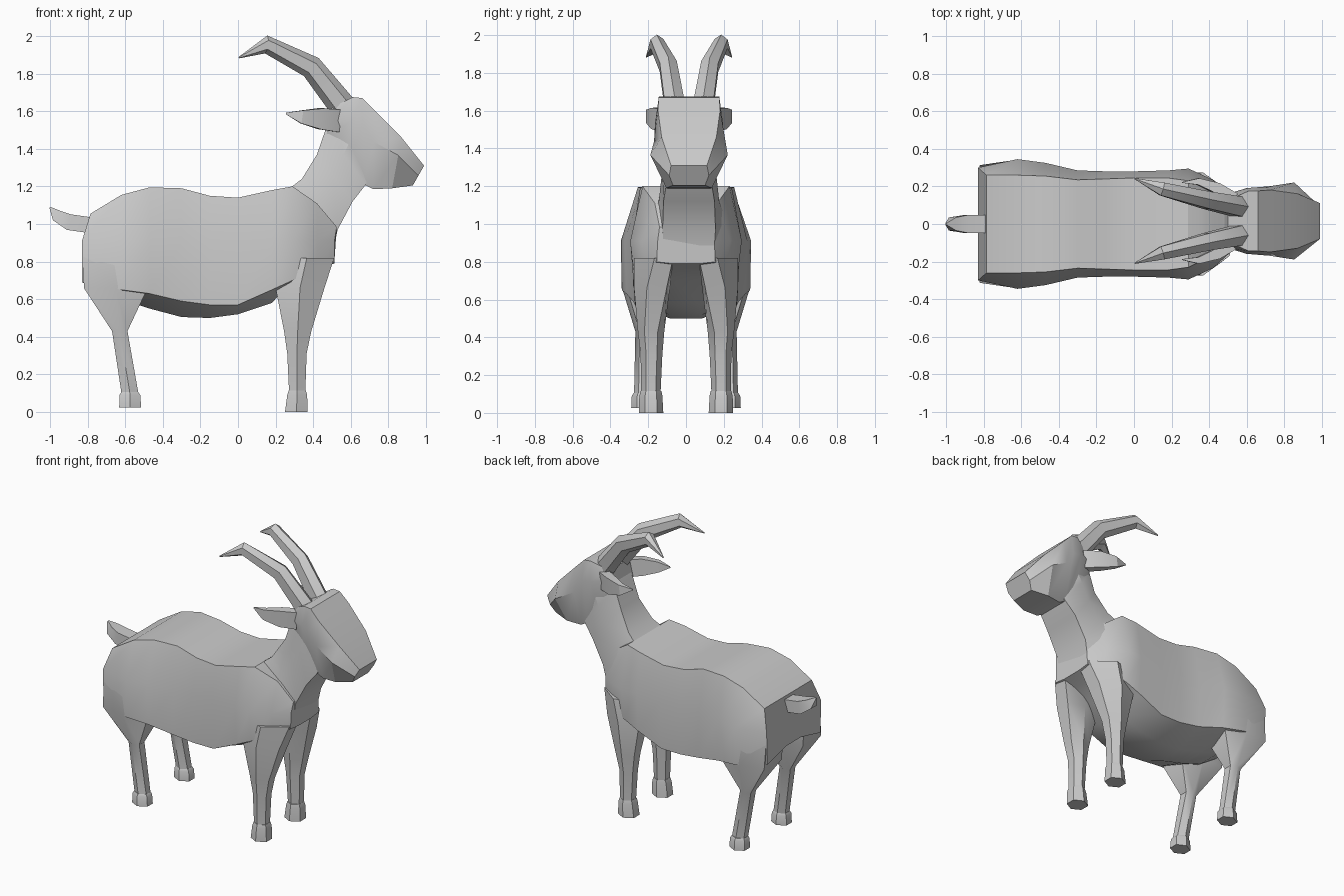
import bpy, bmesh, math
from mathutils import Vector

if "Cube" in bpy.data.objects:
    bpy.data.objects.remove(bpy.data.objects["Cube"])

HEAD_Y = 0.016  # the head sits very slightly off the body centre line


def loft(name, rings, mirror_y=None, angle=32):
    """Skin closed rings of points, cap the ends, optionally mirror."""
    bm = bmesh.new()
    for s in ((1, -1) if mirror_y is not None else (1,)):
        m = mirror_y or 0
        vs = [[bm.verts.new((p[0], m + s * p[1], p[2])) for p in r] for r in rings]
        n = len(rings[0])
        for a, b in zip(vs, vs[1:]):
            for i in range(n):
                j = (i + 1) % n
                bm.faces.new((a[i], a[j], b[j], b[i]))
        bm.faces.new(vs[0])
        bm.faces.new(vs[-1])
    bmesh.ops.recalc_face_normals(bm, faces=bm.faces)
    me = bpy.data.meshes.new(name)
    bm.to_mesh(me)
    bm.free()
    ob = bpy.data.objects.new(name, me)
    bpy.context.collection.objects.link(ob)
    bpy.ops.object.select_all(action='DESELECT')
    ob.select_set(True)
    bpy.context.view_layer.objects.active = ob
    bpy.ops.object.shade_smooth_by_angle(angle=math.radians(angle))
    return ob


def both(half, off=0):
    """Complete a half ring by reflecting it in y."""
    return ([(x, off + y, z) for x, y, z in half]
            + [(x, off - y, z) for x, y, z in reversed(half)])


def leg_ring(z, x0, x1, y0, y1, k=0.5, shift=0.0):
    """Six-sided ring, flat to front and back; shift slides the front face."""
    xm, ym, h = (x0 + x1) / 2, (y0 + y1) / 2, (y1 - y0) / 2
    return [(x1, ym + shift + k * h, z), (xm, y1, z), (x0, ym + k * h, z),
            (x0, ym - k * h, z), (xm, y0, z), (x1, ym + shift - k * h, z)]


def slice_ring(top, bot, wt, wm, wb, t=0.45):
    """Tilted six-sided ring between a top and a bottom profile point."""
    (xt, zt), (xb, zb) = top, bot
    mid = (xt + (xb - xt) * t, wm, zt + (zb - zt) * t)
    return both([(xt, wt, zt), mid, (xb, wb, zb)], HEAD_Y)


def tube(path, sides, squash=1.0):
    """Rings swept along (x, y, z, radius) points lying mostly in the xz plane."""
    rings = []
    for i, p in enumerate(path):
        a, b = path[max(i - 1, 0)], path[min(i + 1, len(path) - 1)]
        d = (Vector(b[:3]) - Vector(a[:3])).normalized()
        side = Vector((0, 1, 0))
        side = (side - d * side.dot(d)).normalized()
        up = d.cross(side)
        ring = []
        for k in range(sides):
            g = 2 * math.pi * (k + 0.5) / sides
            ring.append(tuple(Vector(p[:3]) + p[3] * (side * math.cos(g) * squash
                                                       + up * math.sin(g))))
        rings.append(ring)
    return rings


# Body: x, lower x shift, top y/z, middle y, lower side y/z, belly y/z
body = [
    (-.785, -.045, .26, 1.055, .30, .29, .69, .08, .74),
    (-.62, 0, .26, 1.155, .345, .34, .65, .09, .60),
    (-.47, 0, .255, 1.195, .325, .315, .63, .09, .55),
    (-.30, 0, .235, 1.19, .285, .28, .59, .09, .505),
    (-.15, 0, .24, 1.15, .28, .27, .57, .085, .50),
    (0, 0, .245, 1.14, .28, .27, .57, .085, .52),
    (.18, 0, .245, 1.18, .285, .275, .65, .08, .58),
    (.29, 0, .23, 1.20, .295, .27, .70, .08, .70),
    (.42, 0, .165, 1.11, .235, .21, .76, .08, .76),
    (.525, -.012, .14, .985, .15, .155, .80, .07, .79),
]
loft("body", [both([(x, yt, zt), (x + dx, ym, .91), (x + dx, yl, zl), (x + dx, yb, zb)])
              for x, dx, yt, zt, ym, yl, zl, yb, zb in body])

# Legs
loft("front_legs", [
    leg_ring(.10, .272, .358, .135, .238),
    leg_ring(.31, .262, .365, .125, .24),
    leg_ring(.43, .245, .39, .115, .255),
    leg_ring(.66, .20, .46, .085, .275, .55, -.025),
    leg_ring(.82, .22, .512, .07, .275, .48, -.055)], 0)
loft("rear_legs", [
    leg_ring(.10, -.62, -.53, .18, .275),
    leg_ring(.43, -.67, -.588, .165, .268, .55),
    leg_ring(.66, -.82, -.48, .09, .338, .8),
    leg_ring(.88, -.825, -.5, .08, .33, .7)], 0)

# Hooves
loft("front_hooves", [leg_ring(0, .25, .37, .12, .25), leg_ring(.09, .262, .368, .125, .247),
                      leg_ring(.115, .27, .36, .13, .24)], 0)
loft("rear_hooves", [leg_ring(.025, -.632, -.515, .17, .29), leg_ring(.09, -.63, -.52, .172, .287),
                     leg_ring(.105, -.622, -.53, .18, .278)], 0)

# Neck
loft("neck", [
    slice_ring((.25, 1.17), (.50, .82), .16, .2, .13),
    slice_ring((.34, 1.24), (.53, .97), .13, .16, .14),
    slice_ring((.42, 1.37), (.61, 1.12), .10, .145, .135),
    slice_ring((.465, 1.50), (.68, 1.21), .10, .145, .12),
    slice_ring((.52, 1.60), (.70, 1.27), .10, .14, .10)])

# Head
loft("head", [
    slice_ring((.50, 1.62), (.47, 1.47), .11, .14, .10),
    slice_ring((.61, 1.675), (.58, 1.30), .16, .175, .11, .35),
    slice_ring((.66, 1.67), (.67, 1.21), .16, .18, .11, .3),
    slice_ring((.725, 1.605), (.72, 1.185), .165, .185, .11, .4),
    slice_ring((.87, 1.46), (.82, 1.19), .145, .205, .12, .35),
    slice_ring((.99, 1.31), (.93, 1.205), .095, .105, .085, .5)])

# Horns, swept back
loft("horns", tube([(.56, .075, 1.62, .072), (.39, .11, 1.835, .062),
                    (.15, .17, 1.955, .048), (.005, .225, 1.885, .004)], 6, .85),
     HEAD_Y, 25)

# Ears
loft("ears", tube([(.53, .12, 1.55, .085), (.44, .175, 1.56, .08),
                   (.34, .21, 1.57, .05), (.255, .205, 1.588, .006)], 4, .5), HEAD_Y, 25)

# Tail
loft("tail", tube([(-.76, 0, .99, .06), (-.90, 0, 1.01, .06),
                   (-.965, 0, 1.045, .045), (-1.0, 0, 1.088, .006)], 4, 1.1), None, 25)
